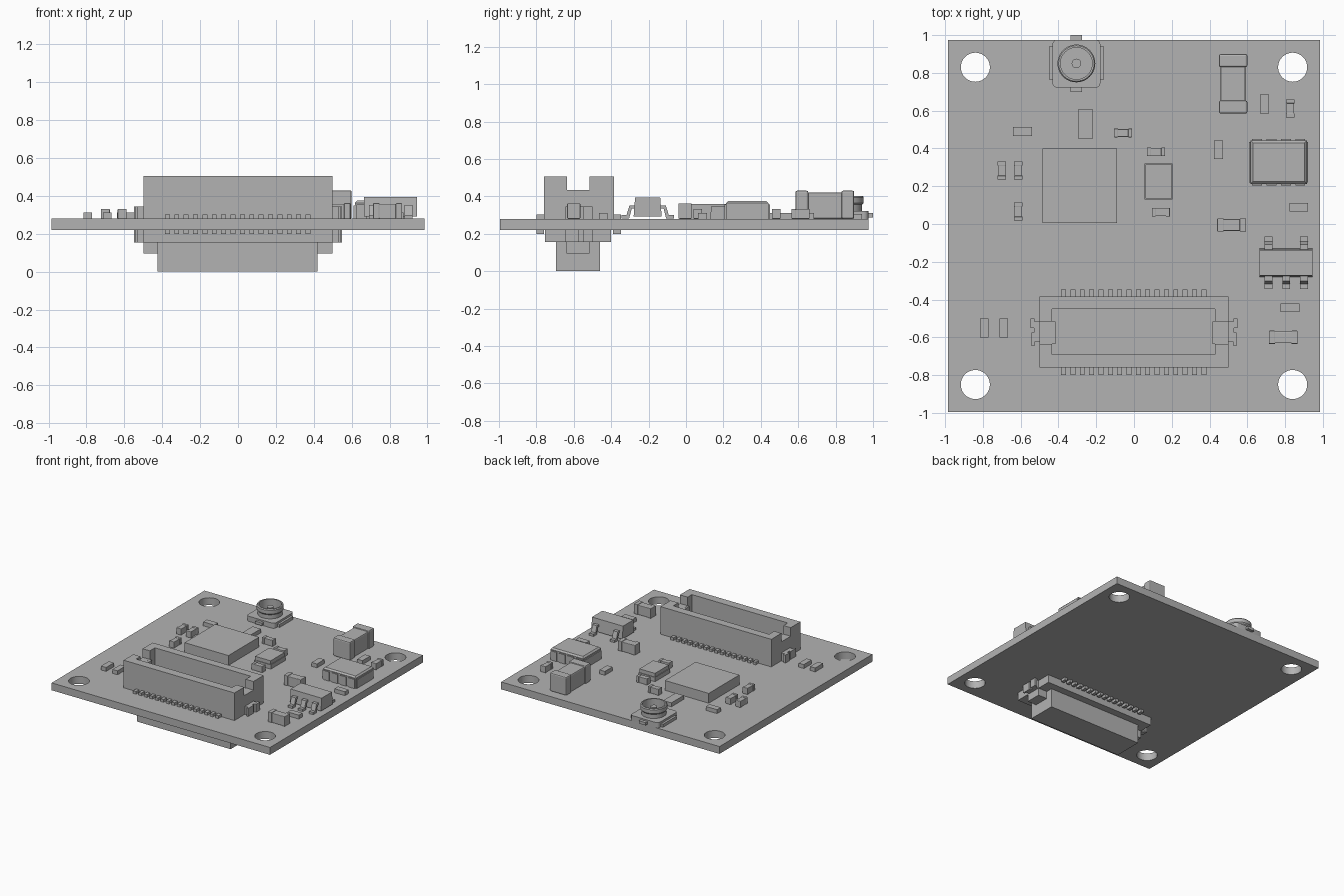
import bpy, bmesh
from math import cos, sin, pi

if "Cube" in bpy.data.objects:
    bpy.data.objects.remove(bpy.data.objects["Cube"])

grey = bpy.data.materials.new("plain_grey")
grey.use_nodes = True
grey.diffuse_color = (0.45, 0.45, 0.45, 1)
grey.node_tree.nodes["Principled BSDF"].inputs["Base Color"].default_value = (0.45, 0.45, 0.45, 1)

BOARD = 0.28   # height of the board's top face
UNDER = 0.22   # height of its underside


def finish(name, bm, smooth=False):
    bmesh.ops.recalc_face_normals(bm, faces=bm.faces[:])
    mesh = bpy.data.meshes.new(name)
    bm.to_mesh(mesh)
    bm.free()
    mesh.materials.append(grey)
    ob = bpy.data.objects.new(name, mesh)
    bpy.context.collection.objects.link(ob)
    if smooth:
        bpy.ops.object.select_all(action='DESELECT')
        ob.select_set(True)
        bpy.context.view_layer.objects.active = ob
        bpy.ops.object.shade_smooth_by_angle()
    return ob


def add_box(bm, x0, x1, y0, y1, z0, z1):
    verts = bmesh.ops.create_cube(bm, size=1)["verts"]
    for v in verts:
        v.co.x = x1 if v.co.x > 0 else x0
        v.co.y = y1 if v.co.y > 0 else y0
        v.co.z = z1 if v.co.z > 0 else z0
    return verts


def boxes(name, *limits, bevel=0):
    bm = bmesh.new()
    for b in limits:
        add_box(bm, *b)
    ob = finish(name, bm)
    if bevel:
        mod = ob.modifiers.new("soft_edges", 'BEVEL')
        mod.width = bevel
        mod.segments = 2
    return ob


def lathe(name, profile, x, y, steps=40):
    bm = bmesh.new()
    rings = []
    for r, z in profile:
        rings.append([bm.verts.new((x + r * cos(2 * pi * i / steps), y + r * sin(2 * pi * i / steps), z))
                      for i in range(steps)])
    for a, b in zip(rings, rings[1:]):
        for i in range(steps):
            j = (i + 1) % steps
            bm.faces.new((a[i], a[j], b[j], b[i]))
    bm.faces.new(rings[0])
    bm.faces.new(rings[-1])
    return finish(name, bm, True)


def cut(target, cutters):
    for c in cutters:
        c.hide_render = True
        mod = target.modifiers.new("cut", 'BOOLEAN')
        mod.operation = 'DIFFERENCE'
        mod.solver = 'EXACT'
        mod.object = c
        bpy.context.view_layer.objects.active = target
        bpy.ops.object.modifier_apply(modifier=mod.name)
        bpy.data.objects.remove(c)


# Circuit board with four mounting holes
board = boxes("circuit_board", (-0.985, 0.985, -0.995, 0.975, UNDER, BOARD))
cut(board, [lathe("hole_cutter", [(0.077, 0.1), (0.077, 0.4)], x, y)
            for x in (-0.84, 0.84) for y in (-0.85, 0.83)])

# Upper socket: hollow shell with a notch in each end
shell = boxes("socket_shell", (-0.5, 0.5, -0.76, -0.385, BOARD, 0.505))
cut(shell, [boxes("cavity_cutter", (-0.435, 0.43, -0.69, -0.45, 0.31, 0.6)),
            boxes("notch_cutter", (-0.6, 0.6, -0.635, -0.515, 0.435, 0.6))])
boxes("socket_end_steps", *[(min(s * 0.44, s * 0.415), max(s * 0.44, s * 0.415),
                             -0.635, -0.515, 0.3, 0.434) for s in (-1, 1)])

# Lower plug
boxes("plug_base", (-0.5, 0.5, -0.755, -0.4, 0.155, UNDER))
boxes("plug_tongue", (-0.425, 0.42, -0.695, -0.46, 0.0, 0.156))
boxes("plug_end_posts", (-0.5, -0.424, -0.64, -0.515, 0.095, 0.156),
      (0.419, 0.5, -0.64, -0.515, 0.095, 0.156))

# Pin rows and end latches for both connectors
pins, latches = [], []
for z0, z1 in ((BOARD, 0.302), (0.198, UNDER)):
    for i in range(16):
        x = -0.373 + 0.0495 * i
        pins += [(x - 0.013, x + 0.013, y0, y0 + 0.042, z0, z1) for y0 in (-0.8, -0.39)]
for s in (-1, 1):
    for z0, z1 in ((BOARD, 0.345), (0.155, UNDER)):
        for a, b, y0, y1 in ((0.528, 0.542, -0.645, -0.575), (0.528, 0.548, -0.55, -0.5),
                             (0.495, 0.53, -0.625, -0.515)):
            latches.append((min(s * a, s * b), max(s * a, s * b), y0, y1, z0, z1))
boxes("connector_pins", *pins)
boxes("connector_latches", *latches)

# Coaxial antenna jack
jx, jy = -0.305, 0.85
bm = bmesh.new()
add_box(bm, jx - 0.127, jx + 0.127, jy - 0.128, jy + 0.125, BOARD, 0.322)
upright = [e for e in bm.edges if abs(e.verts[0].co.z - e.verts[1].co.z) > 0.01]
bmesh.ops.bevel(bm, geom=upright, offset=0.025, segments=4, affect='EDGES', profile=0.5)
finish("jack_base", bm, True)
boxes("jack_tabs", (-0.45, -0.16, 0.765, 0.94, BOARD, 0.305),
      (-0.335, -0.275, 0.7, 1.0, 0.288, 0.31))
lathe("jack_barrel", [(0.092, 0.315), (0.092, 0.355), (0.1, 0.365), (0.1, 0.395), (0.094, 0.402),
                      (0.084, 0.402), (0.084, 0.326)], jx, jy)
lathe("jack_pin", [(0.025, 0.32), (0.025, 0.38)], jx, jy, 20)

# Flat processor and small sensor
boxes("processor", (-0.485, -0.09, 0.005, 0.4, BOARD, 0.36))
boxes("sensor_body", (0.06, 0.2, 0.135, 0.315, BOARD, 0.345))
boxes("sensor_foot", (0.055, 0.205, 0.13, 0.32, BOARD, 0.315))

# Power module: bevelled lid over wrapped side pads
bm = bmesh.new()
top = [v for v in add_box(bm, 0.617, 0.915, 0.213, 0.442, BOARD, 0.375) if v.co.z > 0.3]
edges = [e for e in bm.edges if all(v in top for v in e.verts)]
bmesh.ops.bevel(bm, geom=edges, offset=0.012, segments=1, affect='EDGES')
finish("power_module", bm)
boxes("power_module_pads", *[(x - 0.026, x + 0.026, 0.205, 0.45, BOARD, 0.355)
                             for x in (0.652, 0.728, 0.804, 0.88)])
boxes("power_module_rim", (0.61, 0.92, 0.22, 0.435, BOARD, 0.35))

# Five-legged regulator with gull-wing legs
bm = bmesh.new()
for v in add_box(bm, 0.665, 0.945, -0.28, -0.13, 0.292, 0.395):
    if v.co.z > 0.3:
        v.co.y += 0.008 if v.co.y < -0.2 else -0.008
finish("regulator_body", bm)


def leg(name, x, y, out):
    # side profile of the bent leg as (distance out, height), extruded to width
    side = [(-0.01, 0.352), (0.022, 0.352), (0.038, 0.3), (0.065, 0.3), (0.065, 0.281),
            (0.024, 0.281), (0.01, 0.335), (-0.01, 0.335)]
    bm = bmesh.new()
    face = bm.faces.new([bm.verts.new((x - 0.02, y + out * d, z)) for d, z in side])
    moved = bmesh.ops.extrude_face_region(bm, geom=[face])["geom"]
    bmesh.ops.translate(bm, verts=[v for v in moved if isinstance(v, bmesh.types.BMVert)],
                        vec=(0.04, 0, 0))
    finish(name, bm)


for x in (0.712, 0.805, 0.9):
    leg("regulator_front_leg", x, -0.28, -1)
for x in (0.712, 0.9):
    leg("regulator_back_leg", x, -0.13, 1)


# Capacitors: a body with two slightly larger end caps
def capacitor(name, cx, cy, length, width, top, along_x):
    h, w, cap, inset = length / 2, width / 2, length * 0.22, width * 0.06
    parts = [(-h + cap / 2, h - cap / 2, -w + inset, w - inset, BOARD, top - inset),
             (-h, -h + cap, -w, w, BOARD, top), (h - cap, h, -w, w, BOARD, top)]
    limits = []
    for a, b, c, d, z0, z1 in parts:
        if not along_x:
            a, b, c, d = c, d, a, b
        limits.append((cx + a, cx + b, cy + c, cy + d, z0, z1))
    boxes(name, *limits, bevel=inset)


capacitor("tall_capacitor", 0.525, 0.742, 0.315, 0.15, 0.43, False)
for x, y in ((0.517, -0.005), (0.79, -0.6)):
    capacitor("large_capacitor", x, y, 0.153, 0.07, 0.362, True)
for x, y in ((-0.058, 0.482), (0.117, 0.382), (0.142, 0.063)):
    capacitor("small_capacitor", x, y, 0.096, 0.046, 0.332, True)
for x, y in ((-0.7, 0.283), (-0.612, 0.283), (-0.612, 0.066), (0.828, 0.612)):
    capacitor("small_capacitor", x, y, 0.096, 0.046, 0.332, False)

# Flat resistors
for x, y, w, d in ((-0.59, 0.49, 0.1, 0.048), (0.872, 0.088, 0.096, 0.046),
                   (0.825, -0.443, 0.1, 0.046), (0.447, 0.393, 0.048, 0.097),
                   (0.69, 0.635, 0.048, 0.1), (-0.793, -0.55, 0.046, 0.1),
                   (-0.69, -0.55, 0.046, 0.1), (-0.258, 0.53, 0.074, 0.16)):
    boxes("resistor", (x - w / 2, x + w / 2, y - d / 2, y + d / 2, BOARD, 0.312))
